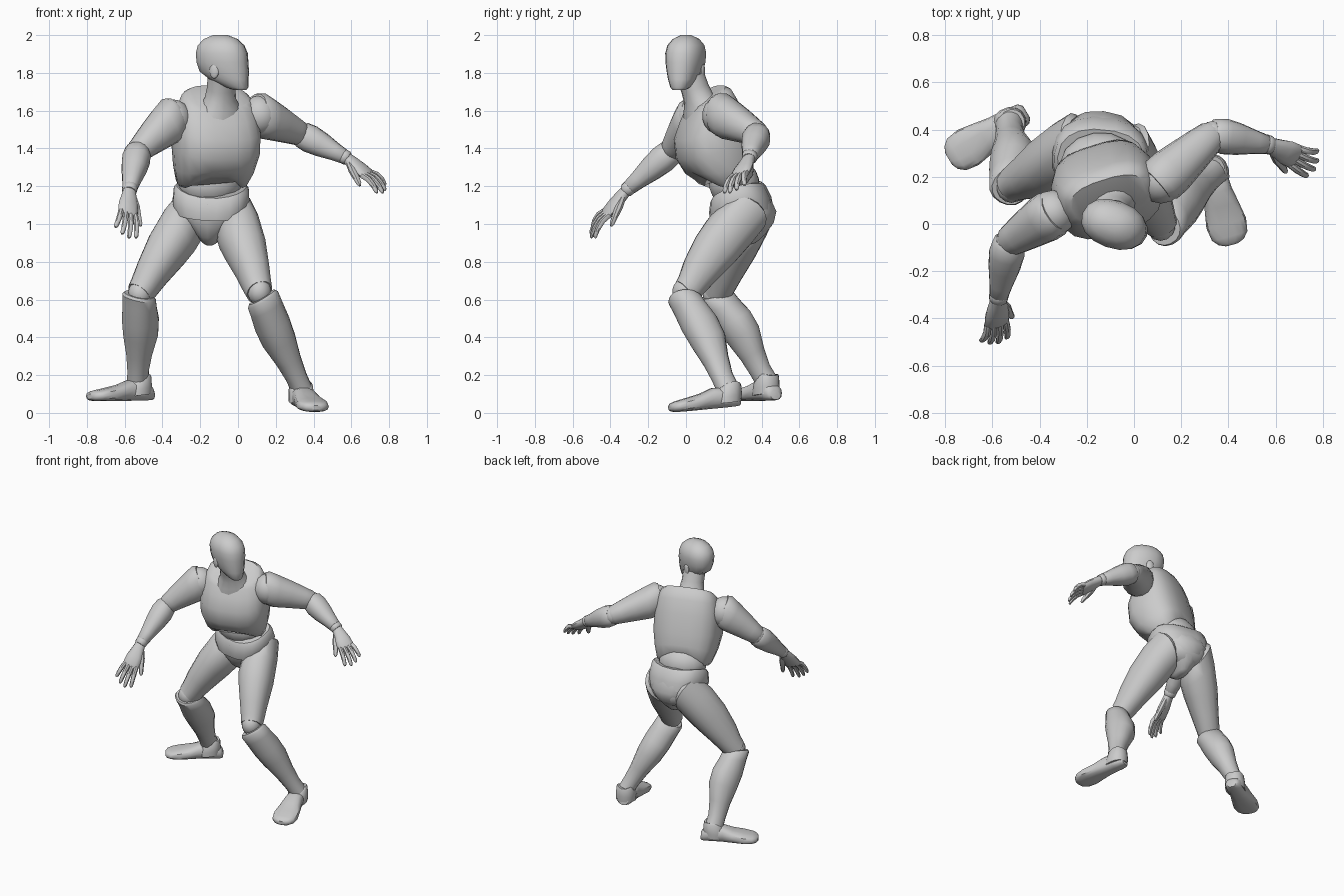
import bpy, bmesh, math
from mathutils import Vector as V, Matrix


def finish(name, bm, angle=40):
    bmesh.ops.recalc_face_normals(bm, faces=bm.faces[:])
    me = bpy.data.meshes.new(name)
    bm.to_mesh(me)
    bm.free()
    ob = bpy.data.objects.new(name, me)
    bpy.context.collection.objects.link(ob)
    bpy.ops.object.select_all(action='DESELECT')
    ob.select_set(True)
    bpy.context.view_layer.objects.active = ob
    bpy.ops.object.shade_smooth_by_angle(angle=math.radians(angle))
    return ob


def loft(name, a, b, front, rings, n=14, power=2.2):
    """Skin of rings from a to b:
    (t, half width, half depth, front shift, front tilt, side tilt, front/back arch)."""
    a, b = V(a), V(b)
    axis = b - a
    z = axis.normalized()
    f = V(front)
    f = (f - z * f.dot(z)).normalized()
    s = z.cross(f)
    bm = bmesh.new()
    loops = []
    for r in rings:
        t, w, d, fo, ft, st, arch = (tuple(r) + (0,) * 4)[:7]
        loop = []
        for i in range(n):
            q = 2 * math.pi * i / n
            c, e = math.cos(q), math.sin(q)
            c = math.copysign(abs(c) ** (2 / power), c)
            e = math.copysign(abs(e) ** (2 / power), e)
            loop.append(bm.verts.new(a + axis * t + s * w * c + f * (d * e + fo)
                                     + z * (ft * d * e + st * w * c + arch * (1 - c * c))))
        loops.append(loop)
    for p, q in zip(loops, loops[1:]):
        for i in range(n):
            j = (i + 1) % n
            bm.faces.new((p[i], p[j], q[j], q[i]))
    bm.faces.new(loops[0])
    bm.faces.new(loops[-1])
    return finish(name, bm)


def ball(name, c, r, yaw=0):
    bm = bmesh.new()
    bmesh.ops.create_uvsphere(bm, u_segments=14, v_segments=9, radius=1)
    m = Matrix.Translation(c) @ Matrix.Rotation(yaw, 4, 'Z') @ Matrix.Diagonal((*r, 1))
    bmesh.ops.transform(bm, matrix=m, verts=bm.verts)
    return finish(name, bm)


# Head, turned towards +x, with flat face, ears and neck
look = V((.94, -.34, 0))
side = V((.34, .94, 0))
loft("head", (-.082, -.003, 1.70), (-.082, -.003, 2.0), look, [
    (.03, .032, .032, .100), (.08, .050, .060, .082), (.22, .074, .106, .037),
    (.36, .088, .135, .010), (.52, .098, .141, 0), (.68, .101, .141, -.004),
    (.82, .092, .126, -.008), (.93, .066, .092, -.010), (1, .025, .04, -.012)], 16)
for k, label in ((-1, "right"), (1, "left")):
    ball(label + "_ear", V((-.082, 0, 1.81)) + side * k * .088 - look * .015,
         (.026, .012, .040), math.atan2(look.y, look.x))
loft("neck", (-.10, .10, 1.57), (-.085, .025, 1.78), (.5, -.85, 0), [
    (0, .14, .105), (.25, .112, .09), (.45, .084, .076), (.7, .075, .072), (1, .075, .072)])

# Torso: chest shell with arched hem, waist and pelvis
loft("chest", (-.15, .24, 1.20), (-.105, .105, 1.69), (.3, -.95, 0), [
    (0, .165, .125, .015, .05, 0, .085), (.03, .184, .146, .02, .05, 0, .085),
    (.2, .210, .172, .035, 0, 0, .035), (.42, .230, .188, .045), (.65, .228, .180, .035, -.1),
    (.82, .212, .147, .012, -.2), (.93, .192, .118, 0, -.3), (.97, .165, .095, 0, -.36)], 18, 2.7)
ball("waist", (-.15, .255, 1.215), (.168, .135, .13), .15)
loft("pelvis_belt", (-.14, .265, 1.205), (-.145, .295, 1.06), (-.1, -1, 0), [
    (0, .185, .135, 0, .1, 0, .03), (.12, .20, .15, 0, .1, 0, .03), (.6, .205, .168, 0, .05, 0, .02),
    (1, .19, .168, 0, 0, 0, .01)], 18, 2.5)
loft("pelvis_brief", (-.145, .29, 1.12), (-.15, .31, .89), (-.1, -1, 0), [
    (0, .18, .16), (.3, .172, .172, -.012), (.55, .125, .155, -.010), (.8, .065, .115),
    (.95, .038, .07), (1, .02, .045)], 16, 2.4)
ball("seat_of_pelvis", (-.145, .355, 1.045), (.165, .115, .11), -.1)

# Legs: mirrored sections posed by joint positions
legs = {
    "left": (1, (-.025, .295, 1.03), (.11, .005, .65), (.125, -.005, .61), (.335, .22, .13),
             (.315, .285, .035), (.415, -.085, 0), (.3, -.95, .2)),
    "right": (-1, (-.255, .335, 1.04), (-.515, .165, .64), (-.52, .165, .625), (-.53, .425, .17),
              (-.455, .475, .065), (-.785, .275, .06), (-.45, -.85, .1)),
}
for label, (k, hip, knee, shin, ankle, heel, toe, front) in legs.items():
    loft(label + "_thigh", hip, knee, front, [
        (-.06, .09, .10, 0, 0, k * .75), (0, .115, .125, 0, 0, k * .75),
        (.2, .122, .132, .01, 0, k * .5), (.45, .114, .124, .012, 0, k * .1),
        (.75, .090, .100, .008), (.95, .076, .08, 0, -.2), (1.03, .070, .072, 0, -.2)], 16)
    ball(label + "_knee", V(knee) + V(front) * .01 - V((0, 0, .01)), (.064, .068, .072))
    loft(label + "_shin", shin, ankle, front, [
        (-.01, .078, .072, .008, -.3), (.02, .090, .084, .006, -.3), (.12, .091, .087, 0, -.2),
        (.3, .094, .100, -.012), (.48, .088, .096, -.018), (.7, .066, .070, -.008),
        (.88, .055, .058), (1.0, .055, .060)], 16)
    ball(label + "_ankle", V(ankle) - V((0, 0, .02)), (.056, .056, .065))
    loft(label + "_ankle_cuff", V(ankle) + V((0, 0, .035)), V(ankle) - V((0, 0, .075)),
         V(toe) - V(heel), [
             (0, .053, .058, -.010, .2, 0, .02), (.1, .062, .066, -.006, .2, 0, .02),
             (.7, .068, .078, .002, .2), (1, .066, .076, .004, .1)], 14)
    loft(label + "_foot", heel, toe, (0, 0, 1), [
        (0, .030, .025, .030), (.04, .048, .038, .040), (.2, .058, .055, .055),
        (.38, .062, .055, .055), (.55, .074, .043, .043), (.75, .087, .035, .035),
        (.9, .078, .029, .030), (.97, .055, .023, .028), (1, .028, .013, .027)], 14, 2.6)


# Arms with hands
def hand(label, wrist, tip, thumbward):
    wrist, tip = V(wrist), V(tip)
    axis = tip - wrist
    w = V(thumbward)
    w = (w - axis * w.dot(axis) / axis.length_squared).normalized()
    back = axis.cross(w).normalized()
    if back.z < 0:
        back = -back
    loft(label + "_palm", wrist - axis * .03, wrist + axis * .56, back, [
        (0, .032, .028), (.25, .040, .030), (.6, .055, .028), (.9, .056, .024), (1, .050, .015)], 12)
    for i, (reach, finger) in enumerate(((.95, "index"), (1, "middle"), (.96, "ring"), (.86, "little"))):
        o = 1.5 - i
        loft(f"{label}_{finger}_finger", wrist + axis * .5 + w * o * .027,
             wrist + axis * reach + w * o * .040, back, [
                 (0, .015, .017), (.35, .0155, .016, .010), (.7, .014, .014, .002),
                 (.93, .012, .011, -.010), (1, .006, .006, -.014)], 8)
    loft(label + "_thumb", wrist + axis * .12 + w * .022, wrist + axis * .62 + w * .088 - back * .03, back, [
        (0, .018, .018), (.35, .023, .022), (.65, .017, .017), (.92, .013, .012), (1, .006, .006)], 8)


arms = {
    "left": ((.115, .185, 1.575), (.335, .38, 1.475), (.575, .335, 1.35), (.785, .24, 1.18),
             (-.25, -.8, -.35)),
    "right": ((-.345, .045, 1.555), (-.53, -.075, 1.385), (-.575, -.315, 1.18), (-.59, -.52, .94),
              (.9, .25, -.3)),
}
for label, (shoulder, elbow, wrist, tip, thumbward) in arms.items():
    ball(label + "_shoulder", shoulder, (.10, .10, .105))
    loft(label + "_upper_arm", shoulder, elbow, (0, 0, 1), [
        (-.10, .085, .095, .01, -.2), (0, .103, .112, .006, -.2), (.2, .103, .108, 0, -.1),
        (.5, .090, .092, 0), (.8, .076, .074), (.98, .066, .064), (1.04, .055, .055)], 14)
    ball(label + "_elbow", elbow, (.058, .058, .06))
    loft(label + "_forearm", elbow, wrist, (0, 0, 1), [
        (-.03, .056, .058), (.02, .068, .070), (.2, .076, .075), (.45, .068, .066),
        (.75, .050, .048), (.93, .041, .040), (.96, .034, .033)], 14)
    loft(label + "_wrist_band", V(elbow).lerp(V(wrist), .9), V(elbow).lerp(V(wrist), 1.04), (0, 0, 1), [
        (0, .037, .035), (.2, .042, .040), (.8, .040, .038), (1, .034, .032)], 12)
    hand(label, wrist, tip, thumbward)
